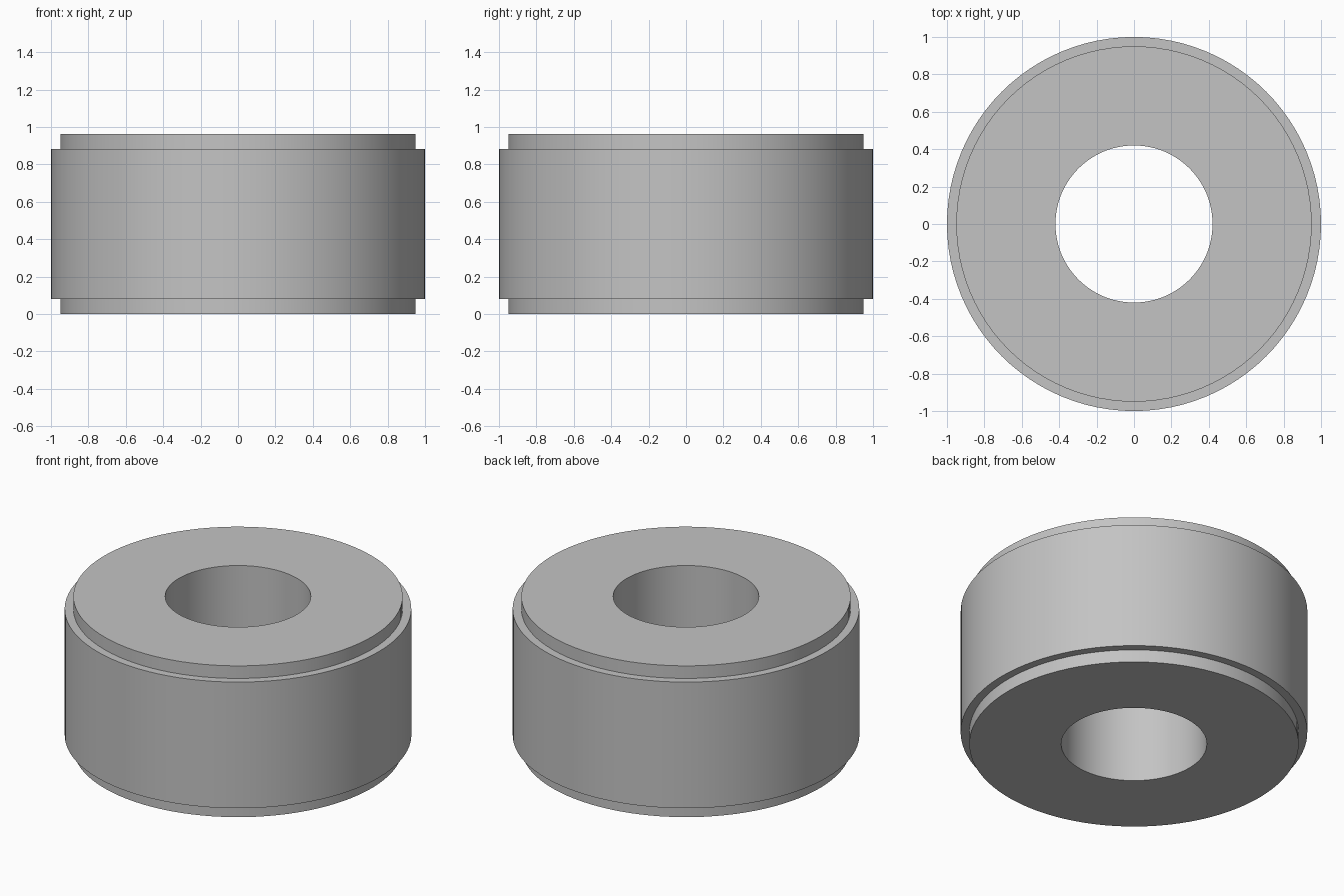
import bpy
import bmesh
import math
from mathutils import Matrix, Vector

cube = bpy.data.objects.get("Cube")
if cube:
    bpy.data.objects.remove(cube, do_unlink=True)

SEGMENTS = 96
BORE, SHOULDER, RIM = 0.42, 0.95, 1.0
HEIGHT, STEP = 0.963, 0.08

# Material
steel = bpy.data.materials.new("plain grey")
steel.use_nodes = True
grey = (0.55, 0.55, 0.55, 1)
steel.diffuse_color = grey
steel.node_tree.nodes["Principled BSDF"].inputs["Base Color"].default_value = grey


def revolve(name, profile):
    """Spin a closed (radius, height) profile around the z axis."""
    bm = bmesh.new()
    verts = [bm.verts.new((r, 0, z)) for r, z in profile]
    edges = [bm.edges.new((verts[i - 1], verts[i])) for i in range(len(verts))]
    bmesh.ops.spin(bm, geom=verts + edges, cent=(0, 0, 0), axis=(0, 0, 1),
                   angle=math.tau, steps=SEGMENTS, use_merge=True)
    bmesh.ops.remove_doubles(bm, verts=bm.verts, dist=1e-5)
    bmesh.ops.recalc_face_normals(bm, faces=bm.faces)
    mesh = bpy.data.meshes.new(name)
    bm.to_mesh(mesh)
    bm.free()
    mesh.materials.append(steel)
    obj = bpy.data.objects.new(name, mesh)
    bpy.context.collection.objects.link(obj)
    bpy.ops.object.select_all(action="DESELECT")
    obj.select_set(True)
    bpy.context.view_layer.objects.active = obj
    bpy.ops.object.shade_smooth_by_angle(angle=math.radians(30))
    return obj


# Ring with a through bore and a stepped shoulder on both ends
lower = [(BORE, 0), (SHOULDER, 0), (SHOULDER, STEP), (RIM, STEP)]
upper = [(r, HEIGHT - z) for r, z in reversed(lower)]
revolve("stepped_bushing", lower + upper)
